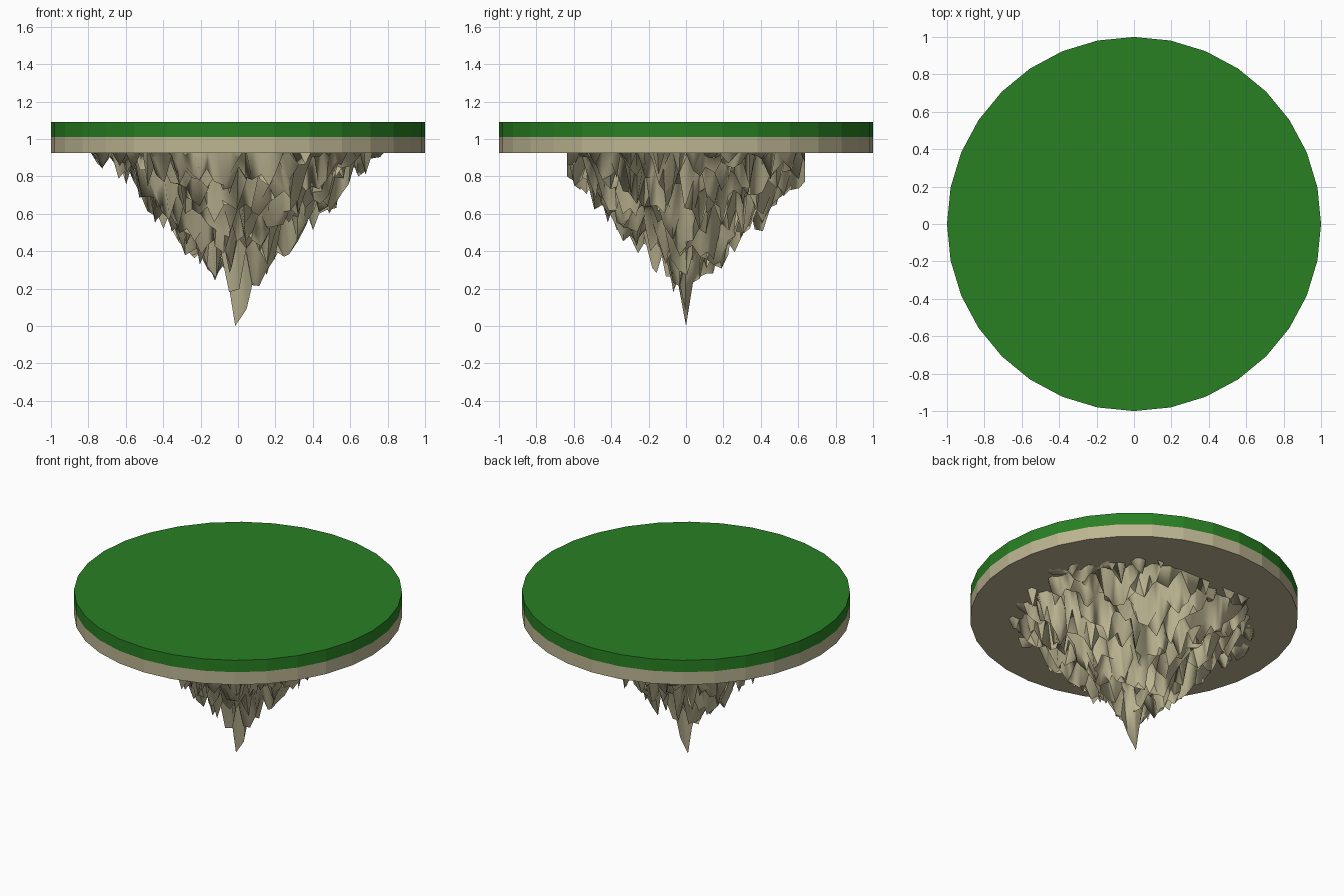
import bpy, bmesh, math, random
from mathutils import Vector, noise

if "Cube" in bpy.data.objects:
    bpy.data.objects.remove(bpy.data.objects["Cube"])

random.seed(7)


def material(name, rgb):
    m = bpy.data.materials.new(name)
    m.diffuse_color = (*rgb, 1)
    m.use_nodes = True
    m.node_tree.nodes["Principled BSDF"].inputs["Base Color"].default_value = m.diffuse_color
    return m


grass = material("grass", (0.022, 0.215, 0.017))
earth = material("earth", (0.51, 0.465, 0.29))


def disc(name, z0, z1, mat):
    bpy.ops.mesh.primitive_cylinder_add(vertices=32, radius=1, depth=z1 - z0,
                                        location=(0, 0, (z0 + z1) / 2))
    ob = bpy.context.object
    ob.name = name
    ob.data.materials.append(mat)


# Flat 32-sided plateau: grass over soil
disc("grass_layer", 1.01, 1.09, grass)
disc("soil_layer", 0.925, 1.01, earth)

# Hanging rock: a spiky downward height field, with edges lifted into the soil
HX, HY, NX, NY, TOP = 0.80, 0.635, 40, 34, 0.95


def rock_height(x, y):
    r = math.hypot(x * 0.97, y)
    coarse = 0.5 + 0.5 * noise.noise(Vector((x * 9, y * 9, 3.1)))
    z = -0.02 + 1.10 * r + 0.20 * coarse + 0.30 * random.random()
    return min(max(z, 0.07 + 1.06 * r), TOP)


bm = bmesh.new()
grid = []
for j in range(-1, NY + 2):
    row = []
    for i in range(NX + 1):
        k = min(max(j, 0), NY)
        x = -HX + 2 * HX * i / NX
        y = -HY + 2 * HY * k / NY
        z = rock_height(x, y)
        if 0 < i < NX and 0 < k < NY:
            x += random.uniform(-0.008, 0.008)
            y += random.uniform(-0.008, 0.008)
        if j != k or i in (0, NX):
            z = TOP
        if i == NX // 2 and j == NY // 2:      # lowest tip
            x, y, z = -0.015, 0.0, 0.0
        elif i == NX // 2 + 1 and j == NY // 2:
            z = 0.09
        row.append(bm.verts.new((x, y, z)))
    grid.append(row)

for a, b in zip(grid, grid[1:]):
    for i in range(NX):
        quad = (a[i], b[i], b[i + 1], a[i + 1])
        if min(v.co.z for v in quad) < 0.925:  # drop what is buried in the soil
            bm.faces.new(quad)
bmesh.ops.delete(bm, geom=[v for v in bm.verts if not v.link_faces], context='VERTS')
mesh = bpy.data.meshes.new("hanging_rock")
bm.to_mesh(mesh)
bm.free()
rock = bpy.data.objects.new("hanging_rock", mesh)
bpy.context.collection.objects.link(rock)
mesh.materials.append(earth)
bpy.ops.object.select_all(action='DESELECT')
rock.select_set(True)
bpy.context.view_layer.objects.active = rock
bpy.ops.object.shade_smooth_by_angle(angle=math.radians(75))
